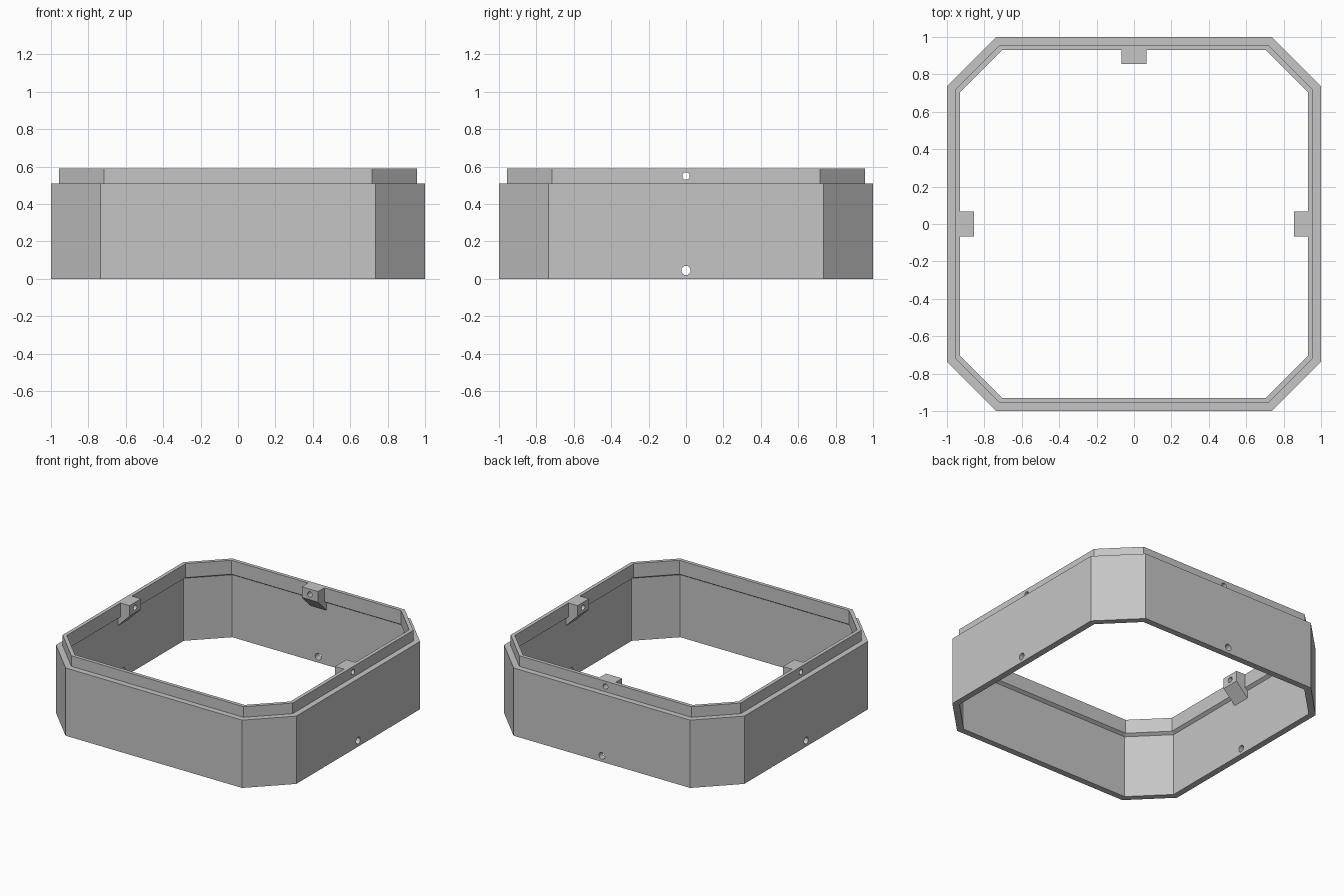
import bpy, bmesh, math
from mathutils import Matrix, Vector

if "Cube" in bpy.data.objects:
    bpy.data.objects.remove(bpy.data.objects["Cube"])

GREY = (0.56, 0.56, 0.56, 1)
grey = bpy.data.materials.new("plain grey")
grey.use_nodes = True
grey.diffuse_color = GREY
grey.node_tree.nodes["Principled BSDF"].inputs["Base Color"].default_value = GREY


def make_object(name, bm):
    bmesh.ops.recalc_face_normals(bm, faces=bm.faces)
    mesh = bpy.data.meshes.new(name)
    bm.to_mesh(mesh)
    bm.free()
    mesh.materials.append(grey)
    ob = bpy.data.objects.new(name, mesh)
    bpy.context.scene.collection.objects.link(ob)
    return ob


def octagon(inset, z):
    """Square with cut corners, shrunk evenly by inset."""
    half = 1 - inset
    corner = 0.735 - inset * (math.sqrt(2) - 1)
    quarter = [Vector((half, -corner, z)), Vector((half, corner, z))]
    return [Matrix.Rotation(math.radians(90 * k), 3, 'Z') @ p
            for k in range(4) for p in quarter]


def frame_body():
    # Cross-section of the wall as (inset, height): outside, lip, inner ledge
    section = [(0, 0), (0, 0.51), (0.043, 0.51), (0.043, 0.59),
               (0.07, 0.59), (0.07, 0.485), (0.047, 0.47), (0.047, 0)]
    bm = bmesh.new()
    rings = [[bm.verts.new(p) for p in octagon(*s)] for s in section]
    for i, ring in enumerate(rings):
        above = rings[(i + 1) % len(rings)]
        for j in range(8):
            k = (j + 1) % 8
            bm.faces.new((ring[j], ring[k], above[k], above[j]))
    return make_object("frame", bm)


def screw_tab(name, angle):
    # Block with a sloped underside, extruded sideways
    profile = [(0.955, 0.59), (0.855, 0.59), (0.855, 0.51), (0.955, 0.41)]
    bm = bmesh.new()
    face = bm.faces.new([bm.verts.new((x, -0.068, z)) for x, z in profile])
    side = bmesh.ops.extrude_face_region(bm, geom=[face])["geom"]
    bmesh.ops.translate(bm, vec=(0, 0.136, 0),
                        verts=[v for v in side if isinstance(v, bmesh.types.BMVert)])
    bmesh.ops.rotate(bm, verts=bm.verts, matrix=Matrix.Rotation(angle, 3, 'Z'))
    return make_object(name, bm)


def hole_cutter(angle):
    bm = bmesh.new()
    for z, radius in ((0.045, 0.025), (0.55, 0.02)):
        place = (Matrix.Rotation(angle, 4, 'Z') @ Matrix.Translation((0.95, 0, z))
                 @ Matrix.Rotation(math.pi / 2, 4, 'Y'))
        bmesh.ops.create_cone(bm, cap_ends=True, segments=24, radius1=radius,
                              radius2=radius, depth=0.4, matrix=place)
    return make_object("hole_cutter", bm)


def combine(target, tool, operation):
    mod = target.modifiers.new(operation.lower(), 'BOOLEAN')
    mod.operation = operation
    mod.solver = 'EXACT'
    mod.object = tool
    with bpy.context.temp_override(object=target, active_object=target):
        bpy.ops.object.modifier_apply(modifier=mod.name)
    bpy.data.objects.remove(tool)


# Tabs and screw holes on the left, back and right walls; the front is plain
frame = frame_body()
for name, angle in (("left_tab", 0), ("back_tab", math.pi / 2), ("right_tab", math.pi)):
    combine(frame, screw_tab(name, angle), 'UNION')
    combine(frame, hole_cutter(angle), 'DIFFERENCE')
